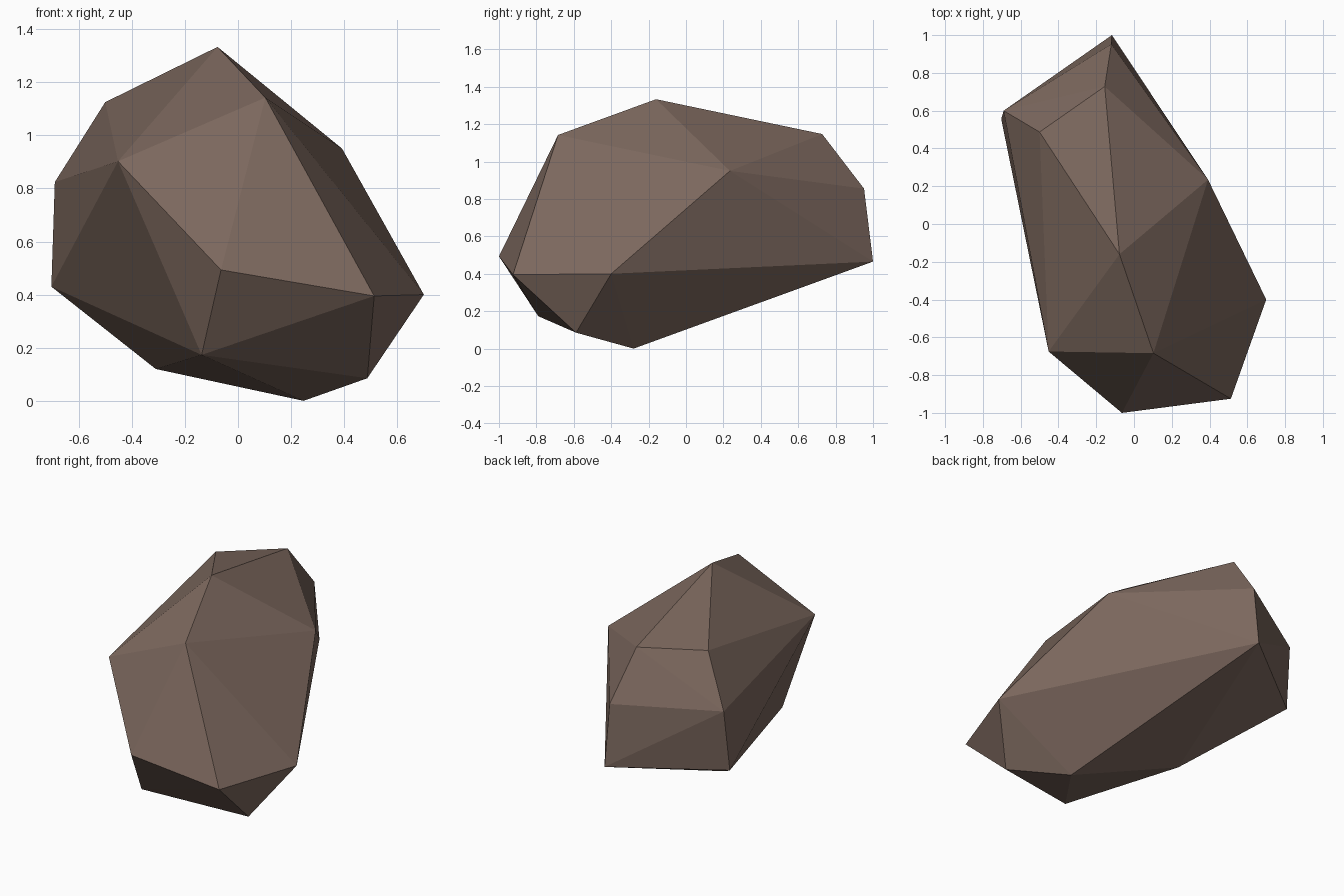
import bpy, bmesh, math

if "Cube" in bpy.data.objects:
    bpy.data.objects.remove(bpy.data.objects["Cube"])

# Corner points of the faceted boulder, low to high
CORNERS = [
    (0.247, -0.28, 0.0), (0.487, -0.588, 0.085), (-0.31, 0.035, 0.12), (-0.137, -0.79, 0.173),
    (0.513, -0.925, 0.395), (0.70, -0.40, 0.40), (-0.703, 0.556, 0.43), (-0.117, 1.0, 0.465),
    (-0.064, -1.0, 0.493), (-0.69, 0.60, 0.824), (-0.12, 0.952, 0.855), (-0.452, -0.675, 0.902),
    (0.392, 0.235, 0.95), (-0.50, 0.487, 1.125), (0.103, -0.684, 1.142), (-0.155, 0.728, 1.147),
    (-0.077, -0.16, 1.333),
]

# Boulder: convex shell around the corners, nearly coplanar triangles merged
bm = bmesh.new()
for co in CORNERS:
    bm.verts.new(co)
bmesh.ops.convex_hull(bm, input=bm.verts[:])
bmesh.ops.dissolve_limit(bm, angle_limit=math.radians(1.5),
                         verts=bm.verts[:], edges=bm.edges[:])
bmesh.ops.recalc_face_normals(bm, faces=bm.faces[:])

mesh = bpy.data.meshes.new("boulder")
bm.to_mesh(mesh)
bm.free()
boulder = bpy.data.objects.new("boulder", mesh)
bpy.context.collection.objects.link(boulder)

# Plain brown stone
stone = bpy.data.materials.new("brown_stone")
stone.diffuse_color = (0.20, 0.137, 0.11, 1.0)
stone.use_nodes = True
stone.node_tree.nodes["Principled BSDF"].inputs["Base Color"].default_value = stone.diffuse_color
mesh.materials.append(stone)
